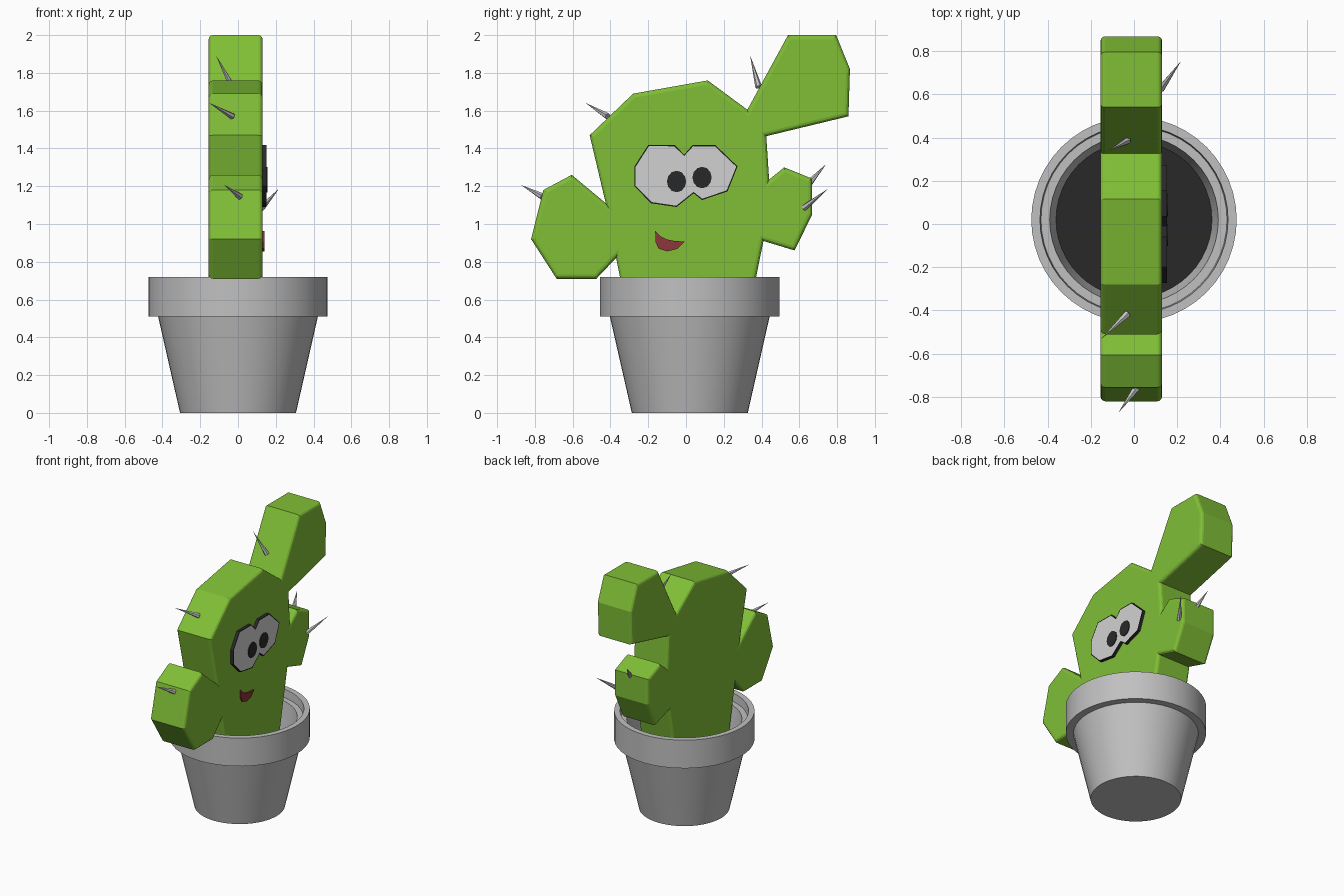
import bpy, bmesh, math
from mathutils import Vector

if "Cube" in bpy.data.objects:
    bpy.data.objects.remove(bpy.data.objects["Cube"])


def material(name, rgb):
    m = bpy.data.materials.new(name)
    m.diffuse_color = (*rgb, 1)
    m.use_nodes = True
    m.node_tree.nodes["Principled BSDF"].inputs["Base Color"].default_value = m.diffuse_color
    return m


GREEN = material("cactus green", (0.216, 0.52, 0.037))
GREY = material("pot grey", (0.53, 0.53, 0.53))
WHITE = material("eye white", (0.64, 0.64, 0.64))
DARK = material("near black", (0.022, 0.022, 0.022))
RED = material("mouth red", (0.266, 0.038, 0.044))


def finish(bm, name, *mats):
    bmesh.ops.recalc_face_normals(bm, faces=bm.faces)
    me = bpy.data.meshes.new(name)
    bm.to_mesh(me)
    bm.free()
    for m in mats:
        me.materials.append(m)
    ob = bpy.data.objects.new(name, me)
    bpy.context.collection.objects.link(ob)
    return ob


def plate(name, outline, x0, x1, mats, bevel=0, rim=0):
    """Extrude a y-z outline along x; optional rounded edges or inset front cap."""
    bm = bmesh.new()
    back = bm.faces.new([bm.verts.new((x0, y, z)) for y, z in outline])
    ext = bmesh.ops.extrude_face_region(bm, geom=[back], use_keep_orig=True)["geom"]
    front = next(g for g in ext if isinstance(g, bmesh.types.BMFace))
    bmesh.ops.translate(bm, vec=(x1 - x0, 0, 0), verts=front.verts)
    bmesh.ops.recalc_face_normals(bm, faces=bm.faces)
    if bevel:
        edges = list(set(back.edges) | set(front.edges))
        bmesh.ops.bevel(bm, geom=edges, offset=bevel, segments=3, profile=0.5, affect='EDGES')
    if rim:
        bmesh.ops.inset_region(bm, faces=[front], thickness=rim)
        front.material_index = 1
    return finish(bm, name, *mats)


def lathe(name, profile, centre_y, mat, steps=48):
    bm = bmesh.new()
    vs = [bm.verts.new((r, centre_y, z)) for r, z in profile]
    es = [bm.edges.new(p) for p in zip(vs, vs[1:])]
    bmesh.ops.spin(bm, geom=vs + es, cent=(0, centre_y, 0), axis=(0, 0, 1),
                   angle=math.tau, steps=steps)
    bmesh.ops.remove_doubles(bm, verts=bm.verts, dist=1e-4)
    ob = finish(bm, name, mat)
    bpy.context.view_layer.objects.active = ob
    ob.select_set(True)
    bpy.ops.object.shade_smooth_by_angle(angle=math.radians(25))
    ob.select_set(False)
    return ob


# Pot with stepped rim, and soil
lathe("pot", [(0, 0), (0.307, 0), (0.423, 0.51), (0.475, 0.51), (0.475, 0.72),
              (0.435, 0.72), (0.43, 0.66), (0.39, 0.66), (0.36, 0.45), (0.28, 0.05),
              (0, 0.05)], 0.02, GREY)
lathe("soil", [(0, 0.40), (0.352, 0.40), (0.362, 0.455), (0, 0.455)], 0.02, DARK)

# Cactus body and arms as one thick rounded slab
body = [(-0.29, 0.42), (-0.37, 0.82), (-0.475, 0.71), (-0.685, 0.71), (-0.82, 0.92),
        (-0.755, 1.18), (-0.605, 1.26), (-0.425, 1.11), (-0.51, 1.47), (-0.28, 1.69),
        (0.115, 1.76), (0.325, 1.605), (0.54, 2.0), (0.795, 2.0), (0.868, 1.82),
        (0.86, 1.57), (0.425, 1.465), (0.44, 1.235), (0.52, 1.30), (0.668, 1.24),
        (0.668, 1.05), (0.575, 0.86), (0.41, 0.91), (0.31, 0.42)]
plate("cactus_body", body, -0.155, 0.13, [GREEN], bevel=0.022)

# Joined eye whites with dark rim
eyes = [(-0.20, 1.418), (-0.06, 1.418), (-0.01, 1.367), (0.035, 1.418), (0.155, 1.418),
        (0.273, 1.305), (0.22, 1.173), (0.085, 1.127), (0.04, 1.163), (-0.05, 1.09),
        (-0.185, 1.11), (-0.273, 1.20), (-0.273, 1.305)]
plate("eye_whites", eyes, 0.12, 0.152, [DARK, WHITE], rim=0.007)

# Pupils
for side, (cy, cz) in {"left": (-0.05, 1.225), "right": (0.085, 1.246)}.items():
    ring = [(cy + 0.051 * math.cos(i * math.tau / 12), cz + 0.057 * math.sin(i * math.tau / 12))
            for i in range(12)]
    plate(side + "_pupil", ring, 0.15, 0.157, [DARK])

# Smiling mouth
mouth = [(-0.163, 0.963), (-0.135, 0.935), (-0.10, 0.918), (-0.06, 0.91), (-0.008, 0.907),
         (-0.045, 0.868), (-0.10, 0.855), (-0.145, 0.87), (-0.162, 0.905)]
plate("mouth", mouth, 0.125, 0.14, [RED])

# Spines: base and tip
spines = [((-0.03, -0.415, 1.57), (-0.15, -0.53, 1.64)),
          ((0.01, -0.76, 1.145), (-0.07, -0.87, 1.205)),
          ((-0.03, 0.385, 1.725), (-0.115, 0.34, 1.89)),
          ((0.0, 0.655, 1.22), (-0.03, 0.74, 1.315)),
          ((0.125, 0.625, 1.085), (0.215, 0.75, 1.185))]
for n, (a, b) in enumerate(spines, 1):
    a, b = Vector(a), Vector(b)
    d = b - a
    bm = bmesh.new()
    bmesh.ops.create_cone(bm, cap_ends=True, segments=6, radius1=0.018, radius2=0.0005,
                          depth=d.length)
    bm.transform(d.to_track_quat('Z', 'Y').to_matrix().to_4x4())
    bmesh.ops.translate(bm, vec=(a + b) / 2, verts=bm.verts)
    finish(bm, f"spine_{n}", GREY)
